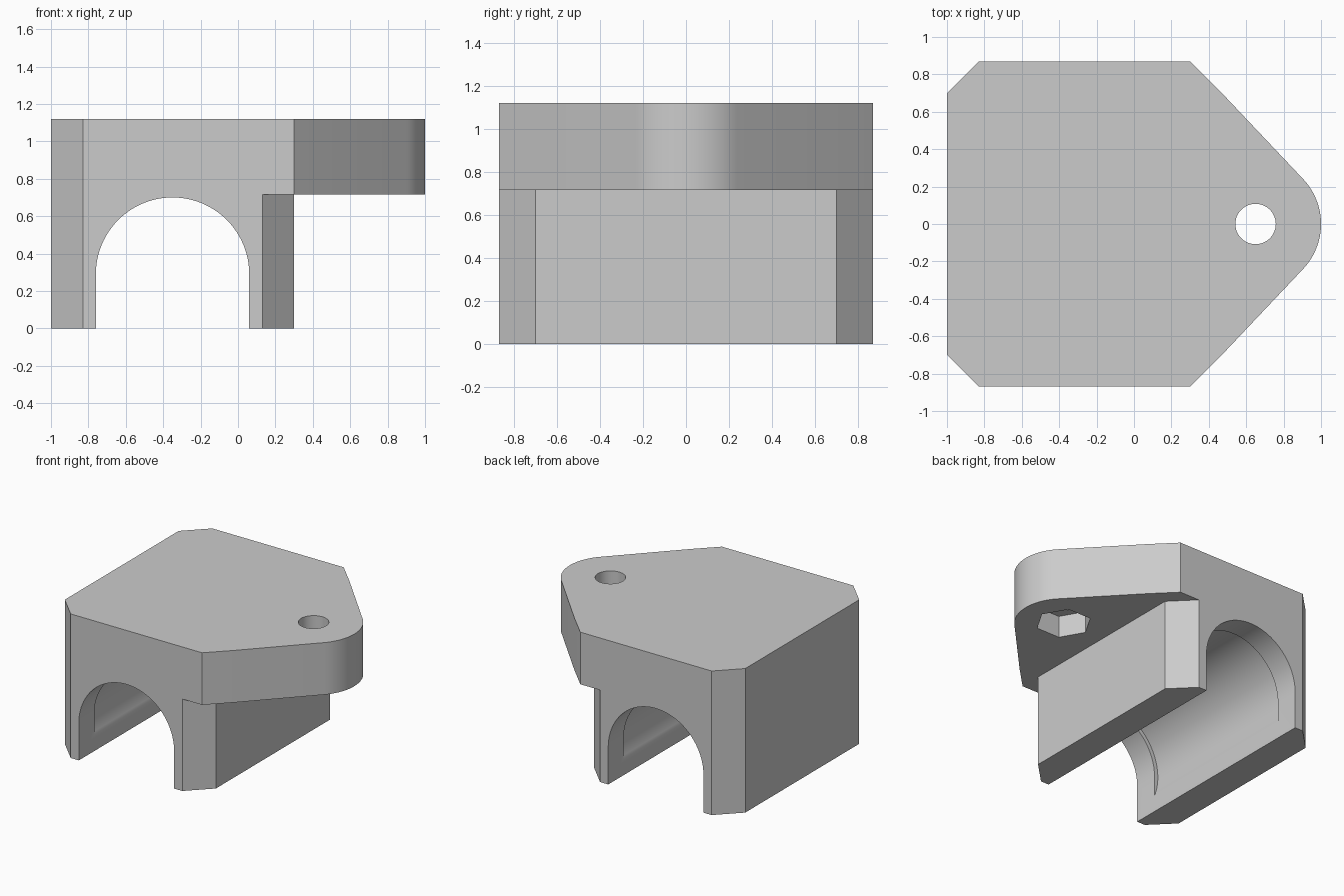
import bpy, bmesh, math

if "Cube" in bpy.data.objects:
    bpy.data.objects.remove(bpy.data.objects["Cube"])

TOP, PLATE_Z, HALF_Y, CH = 1.12, 0.715, 0.87, 0.17   # heights, half depth, chamfer
BORE_X, BORE_Z = -0.35, 0.29                         # axis of the pipe channel
HOLE_X = 0.65                                        # bolt axis

grey = bpy.data.materials.new("light grey")
grey.diffuse_color = (0.6, 0.6, 0.6, 1)
grey.use_nodes = True
grey.node_tree.nodes["Principled BSDF"].inputs["Base Color"].default_value = grey.diffuse_color


def arc(cx, cy, r, a0, a1, n):
    """Points on an arc, angles in degrees, both ends included."""
    return [(cx + r * math.cos(math.radians(a0 + (a1 - a0) * i / n)),
             cy + r * math.sin(math.radians(a0 + (a1 - a0) * i / n))) for i in range(n + 1)]


def prism(name, outline, lo, hi, along_y=False):
    """Extrude a closed outline along z (or an x-z outline along y)."""
    bm = bmesh.new()
    place = (lambda p: (p[0], lo, p[1])) if along_y else (lambda p: (p[0], p[1], lo))
    face = bm.faces.new([bm.verts.new(place(p)) for p in outline])
    ext = bmesh.ops.extrude_face_region(bm, geom=[face])
    move = (0, hi - lo, 0) if along_y else (0, 0, hi - lo)
    bmesh.ops.translate(bm, vec=move,
                        verts=[v for v in ext["geom"] if isinstance(v, bmesh.types.BMVert)])
    bmesh.ops.recalc_face_normals(bm, faces=bm.faces)
    mesh = bpy.data.meshes.new(name)
    bm.to_mesh(mesh)
    bm.free()
    mesh.materials.append(grey)
    ob = bpy.data.objects.new(name, mesh)
    bpy.context.collection.objects.link(ob)
    return ob


def combine(ob, other, operation):
    """Apply a boolean and remove the helper."""
    mod = ob.modifiers.new(operation.lower(), "BOOLEAN")
    mod.operation, mod.solver, mod.object = operation, "EXACT", other
    bpy.context.view_layer.objects.active = ob
    bpy.ops.object.modifier_apply(modifier=mod.name)
    bpy.data.objects.remove(other)


# Top plate with a rounded ear on the right, mirrored about y = 0
half = [(-1, -HALF_Y + CH), (-1 + CH, -HALF_Y), (0.3, -HALF_Y), (0.467, -0.703)]
plate = half + arc(HOLE_X, 0, 0.35, -43, 43, 24) + [(x, -y) for x, y in reversed(half)]
bracket = prism("pipe_bracket", plate, PLATE_Z, TOP)

# Saddle block below, chamfered on all four corners
low = [(-1, -HALF_Y + CH), (-1 + CH, -HALF_Y), (0.3 - CH, -HALF_Y), (0.3, -HALF_Y + CH)]
saddle = prism("saddle", low + [(x, -y) for x, y in reversed(low)], 0, PLATE_Z)
combine(bracket, saddle, "UNION")

# Arched channel from front to back
channel = [(BORE_X + 0.41, -0.2)] + arc(BORE_X, BORE_Z, 0.41, 0, 180, 48) + [(BORE_X - 0.41, -0.2)]
combine(bracket, prism("channel_cutter", channel, -1, 1, True), "DIFFERENCE")

# Slightly wider round seat between the two end lips
seat = arc(BORE_X, BORE_Z, 0.441, 0, 360, 96)[:-1]
combine(bracket, prism("seat_cutter", seat, -0.68, 0.68, True), "DIFFERENCE")

# Bolt hole and hexagonal nut pocket from below
hole = arc(HOLE_X, 0, 0.108, 0, 360, 48)[:-1]
combine(bracket, prism("hole_cutter", hole, 0.5, 1.3), "DIFFERENCE")
pocket = arc(HOLE_X, 0, 0.2, 0, 360, 6)[:-1]
combine(bracket, prism("nut_pocket_cutter", pocket, 0.6, PLATE_Z + 0.17), "DIFFERENCE")

# Smooth the curves, keep the edges sharp
bpy.ops.object.select_all(action="DESELECT")
bracket.select_set(True)
bpy.context.view_layer.objects.active = bracket
bpy.ops.object.shade_smooth_by_angle(angle=math.radians(25))
